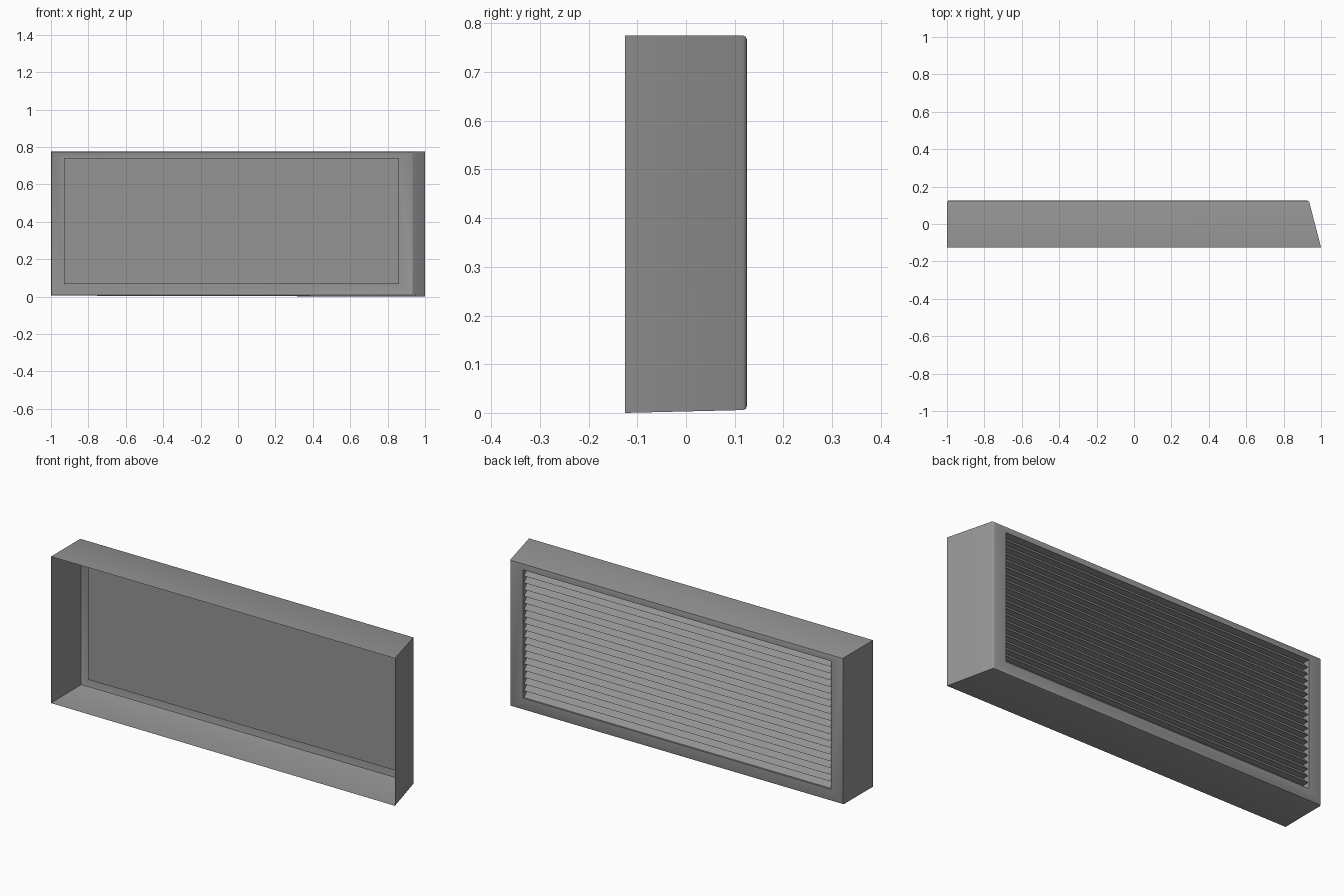
import bpy
import bmesh
import math

cube = bpy.data.objects.get("Cube")
if cube:
    bpy.data.objects.remove(cube, do_unlink=True)

grey = bpy.data.materials.new("neutral_grey")
grey.use_nodes = True
colour = (0.3, 0.3, 0.3, 1)
grey.diffuse_color = colour
grey.node_tree.nodes["Principled BSDF"].inputs["Base Color"].default_value = colour

# Main sizes
FRONT, BACK, INNER = -0.125, 0.125, 0.083
LEFT, RIGHT, BOTTOM, TOP = -0.93, 0.86, 0.068, 0.742
SLATS = 19


def make_object(name, bm, smooth_angle=None):
    mesh = bpy.data.meshes.new(name)
    bm.to_mesh(mesh)
    bm.free()
    mesh.materials.append(grey)
    obj = bpy.data.objects.new(name, mesh)
    bpy.context.collection.objects.link(obj)
    if smooth_angle:
        bpy.ops.object.select_all(action="DESELECT")
        obj.select_set(True)
        bpy.context.view_layer.objects.active = obj
        bpy.ops.object.shade_smooth_by_angle(angle=math.radians(smooth_angle))
    return obj


def ring(bm, x0, x1, y, z0, z1):
    return [bm.verts.new((x, y, z)) for x, z in ((x0, z0), (x1, z0), (x1, z1), (x0, z1))]


def bridge(bm, a, b):
    for i in range(4):
        j = (i + 1) % 4
        bm.faces.new((a[i], a[j], b[j], b[i]))


# Casing: open front, one slanted end, back frame around the opening
bm = bmesh.new()
front = ring(bm, -1, 1, FRONT, 0.005, 0.775)
front[1].co.z = 0
back = ring(bm, -1, 0.935, BACK, 0.006, 0.775)
opening = ring(bm, LEFT, RIGHT, BACK, BOTTOM, TOP)
jamb = ring(bm, LEFT, RIGHT, INNER, BOTTOM, TOP)
for a, b in ((front, back), (back, opening), (opening, jamb)):
    bridge(bm, a, b)
rim = [bm.edges.get((back[i], back[(i + 1) % 4])) for i in range(4)]
bmesh.ops.bevel(bm, geom=rim, offset=0.008, segments=2, profile=0.5, affect="EDGES")
make_object("casing", bm, 40)

# Louvre slats: wedges with a sloped outer face and a flat inner face
bm = bmesh.new()
pitch = (TOP - BOTTOM) / SLATS
for i in range(SLATS):
    z = BOTTOM + i * pitch
    profile = ((INNER, z), (BACK - 0.009, z), (INNER, z + pitch))
    a, b = [[bm.verts.new((x, y, h)) for y, h in profile] for x in (LEFT, RIGHT)]
    bm.faces.new(a[::-1])
    bm.faces.new(b)
    for k in range(3):
        n = (k + 1) % 3
        bm.faces.new((a[k], a[n], b[n], b[k]))
bmesh.ops.recalc_face_normals(bm, faces=bm.faces)
make_object("louvre_slats", bm)
